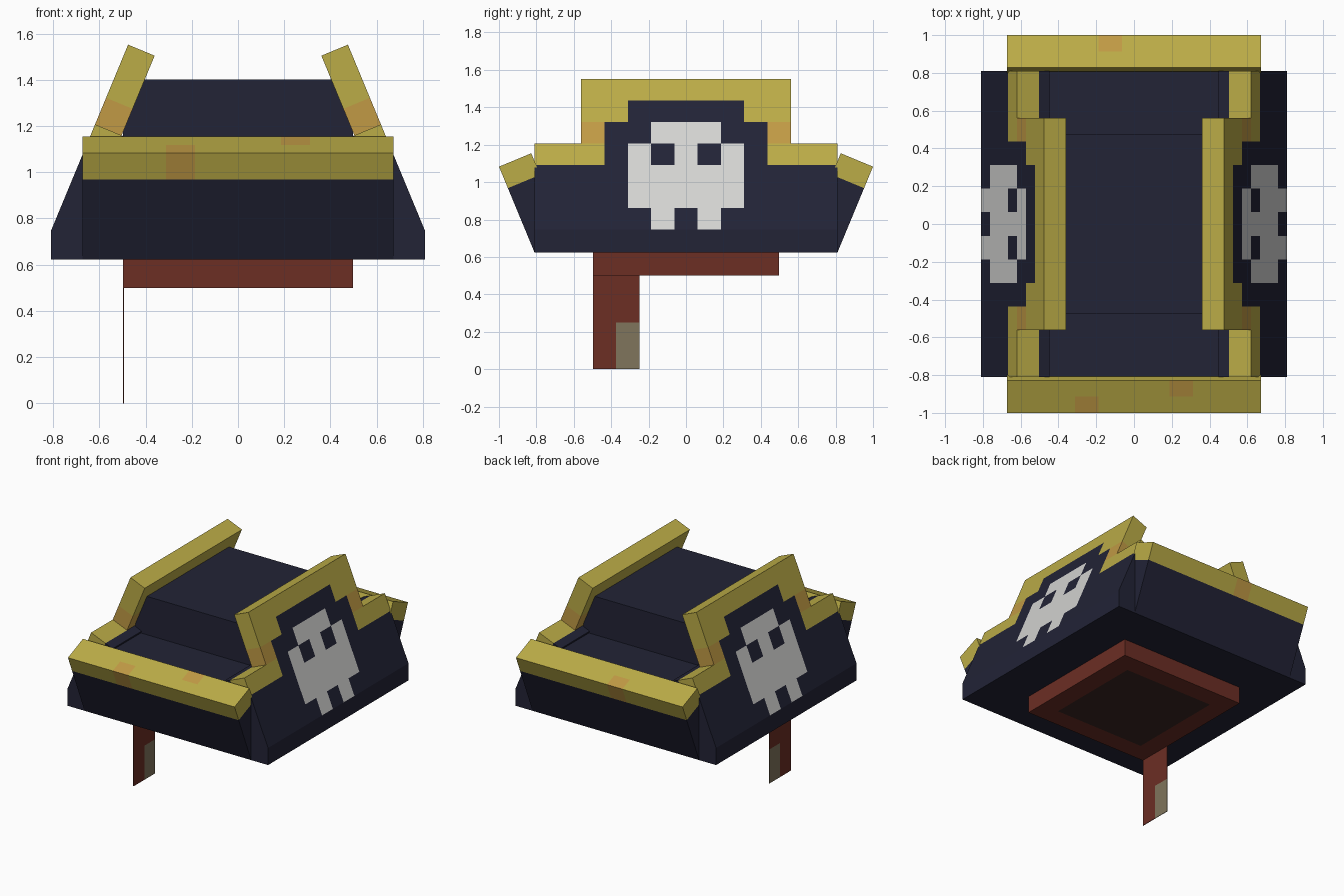
import bpy, bmesh
from math import radians
from mathutils import Matrix, Vector

cube = bpy.data.objects.get("Cube")
if cube:
    bpy.data.objects.remove(cube)

SCALE = Matrix.Scale(0.996, 4)
PX = 0.125
TILT = radians(22.5)


def material(name, hex_colour):
    channels = [int(hex_colour[i:i + 2], 16) / 255 for i in (0, 2, 4)]
    colour = [((c + 0.055) / 1.055) ** 2.4 if c > 0.04045 else c / 12.92 for c in channels] + [1]
    mat = bpy.data.materials.new(name)
    mat.use_nodes = True
    mat.diffuse_color = colour
    bsdf = mat.node_tree.nodes["Principled BSDF"]
    bsdf.inputs["Base Color"].default_value = colour
    bsdf.inputs["Roughness"].default_value = 0.9
    return mat


MATS = {
    "navy": material("navy cloth", "222336"),
    "gold": material("gold trim", "bbac47"),
    "orange": material("worn gold", "c19a45"),
    "white": material("bone white", "d4d4d2"),
    "red": material("red cloth", "6c2e24"),
    "dark": material("dark lining", "3b2523"),
    "patch": material("faded patch", "80755c"),
}


def block(name, lo, hi, rule, cuts=((), (), ()), place=Matrix()):
    """Box from lo to hi, sliced at cuts per axis, coloured per face by rule(centre, normal)."""
    lo, hi = Vector(lo), Vector(hi)
    bm = bmesh.new()
    bmesh.ops.create_cube(bm, size=1)
    for v in bm.verts:
        v.co = Vector([lo[i] + (v.co[i] + 0.5) * (hi[i] - lo[i]) for i in range(3)])
    for axis in range(3):
        normal = Vector([float(i == axis) for i in range(3)])
        for c in cuts[axis]:
            if lo[axis] < c < hi[axis]:
                bmesh.ops.bisect_plane(bm, geom=bm.verts[:] + bm.edges[:] + bm.faces[:],
                                       plane_co=normal * c, plane_no=normal)
    bm.normal_update()
    used = []
    for f in bm.faces:
        key = rule(f.calc_center_median(), f.normal) if callable(rule) else rule
        if key not in used:
            used.append(key)
        f.material_index = used.index(key)
    bm.transform(SCALE @ place)
    mesh = bpy.data.meshes.new(name)
    bm.to_mesh(mesh)
    bm.free()
    for key in used:
        mesh.materials.append(MATS[key])
    obj = bpy.data.objects.new(name, mesh)
    bpy.context.collection.objects.link(obj)
    return obj


def tilted(azimuth, height, angle):
    """Local x points outwards, y along the brim, z up the slope."""
    return (Matrix.Rotation(radians(azimuth), 4, 'Z')
            @ Matrix.Translation((0.8125, 0, height)) @ Matrix.Rotation(angle, 4, 'Y'))


# Painted skull and trim on the side flaps
def is_skull(y, row):
    if row == 0:
        return 0.5 * PX < y < 1.5 * PX
    if row == 3 and 0.5 * PX < y < 1.5 * PX:
        return False
    return y < (1.5 if row == 4 else 2.5) * PX and row <= 4


def side_rule(c, n):
    y, row = abs(c.y), int((c.z + 0.0001) / PX)
    if n.z > 0.5:
        return "gold"
    if n.x > 0.5 and is_skull(y, row):
        return "white"
    if row == 4 and y > 3.5 * PX:
        return "orange"
    if row >= 6 or (row >= 3 and y > 3.5 * PX) or (row == 5 and y > 2.5 * PX):
        return "gold"
    return "navy"


# Front and back flaps: gold rim with a few worn squares
def rim_rule(worn_outer, worn_inner):
    def rule(c, n):
        if c.z < 3 * PX:
            return "navy"
        outer = c.x > -0.09
        if outer and abs(n.y) < 0.5 and abs(c.y - worn_outer) < PX / 2:
            return "orange"
        if worn_inner and n.z > 0.5 and not outer and abs(c.y - worn_inner) < PX / 2:
            return "orange"
        return "gold"
    return rule


columns = [s * (k + 0.5) * PX for k in range(4) for s in (-1, 1)]
rows = [k * PX for k in range(1, 7)]

for side, azimuth in (("left", 0), ("right", 180)):
    place = tilted(azimuth, 0.75, -TILT)
    block(side + "_flap_lower", (-PX, -0.8125, 0), (0, 0.8125, 0.5), side_rule,
          ((), columns, rows), place)
    block(side + "_flap_upper", (-PX, -0.5625, 0.5), (0, 0.5625, 0.875), side_rule,
          ((), columns, rows), place)
    block(side + "_flap_liner", (-0.1875, -0.8125, 0), (-PX, 0.8125, 0.5), "navy", place=place)

for side, azimuth, outer, inner in (("front", -90, -0.25, 0.25), ("back", 90, PX, None)):
    edges = [w + s * PX / 2 for w in (outer, inner) if w for s in (-1, 1)]
    block(side + "_flap", (-0.1875, -0.675, 0), (0, 0.675, 0.5), rim_rule(outer, inner),
          ((-0.09375,), edges, (3 * PX,)), tilted(azimuth, 0.625, TILT))

# Hat body
block("brim_base", (-0.8125, -0.8125, 0.625), (0.8125, 0.8125, 0.75), "navy")
block("inner_floor", (-0.6, -0.81, 0.75), (0.6, 0.81, 1.125), "navy")
block("crown", (-0.5, -0.475, 1.125), (0.5, 0.475, 1.406), "navy")

# Headband with a dark underside, and its hanging tail
block("headband", (-0.5, -0.5, 0.502), (0.5, 0.5, 0.626),
      lambda c, n: "dark" if n.z < -0.5 and max(abs(c.x), abs(c.y)) < 0.36 else "red",
      ((-0.36, 0.36), (-0.36, 0.36), ()))
block("headband_tail", (-0.5, -0.5, 0), (-0.496, -0.25, 0.51),
      lambda c, n: "patch" if c.y > -0.375 and c.z < 0.25 else "red",
      ((), (-0.375,), (0.25,)))
